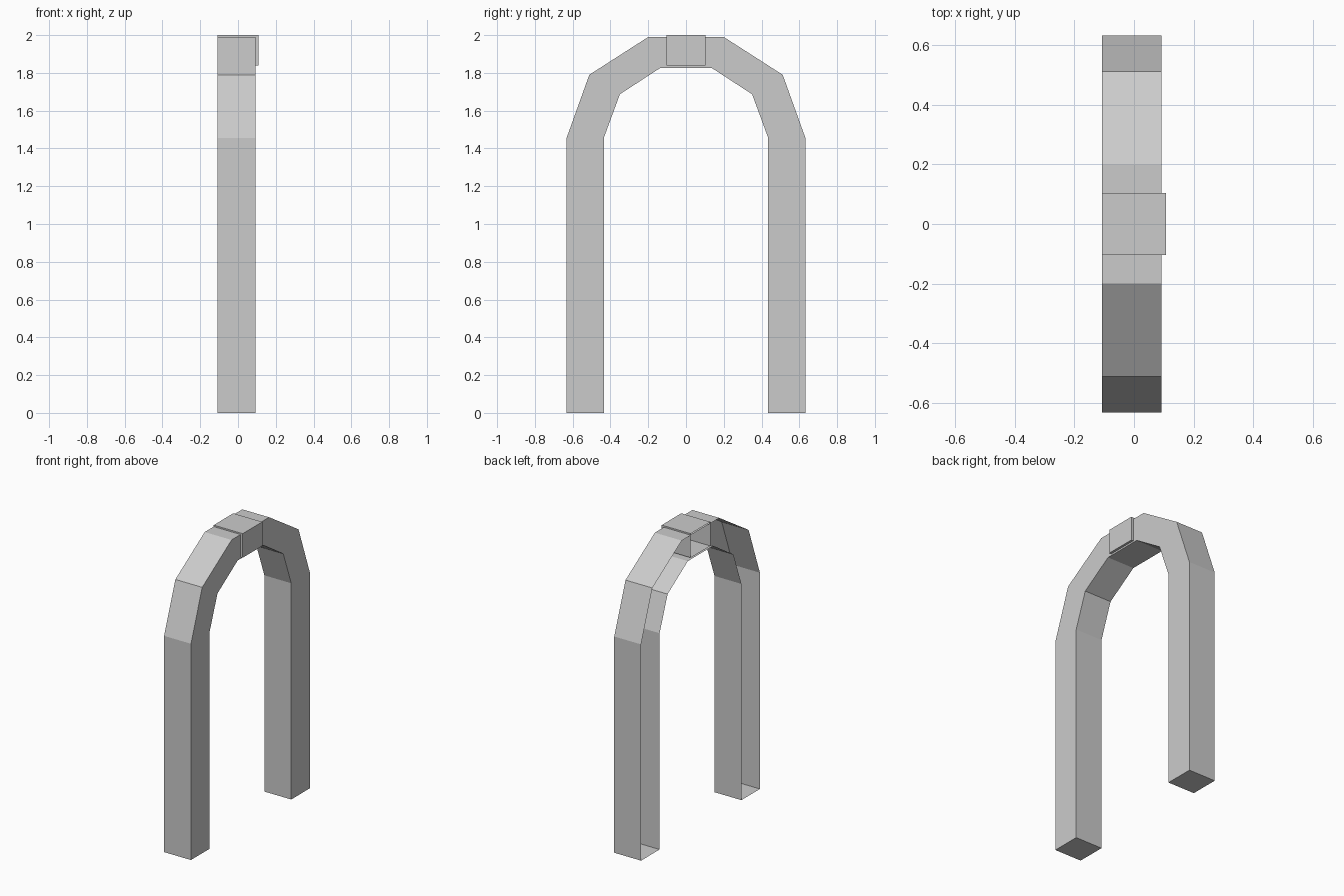
import bpy, bmesh

if "Cube" in bpy.data.objects:
    bpy.data.objects.remove(bpy.data.objects["Cube"])

BACK = -0.108  # open rear side that sits against a wall


def open_backed_strip(name, outer, inner, front):
    """Strip between two matching (y, z) rails, extruded along x, rear left open."""
    bm = bmesh.new()
    rails = [[[bm.verts.new((x, y, z)) for y, z in rail] for rail in (outer, inner)]
             for x in (BACK, front)]
    (bo, bi), (fo, fi) = rails
    rear = []
    for i in range(len(outer) - 1):
        j = i + 1
        rear.append(bm.faces.new((bo[i], bo[j], bi[j], bi[i])))
        bm.faces.new((fo[i], fi[i], fi[j], fo[j]))
        bm.faces.new((bo[i], fo[i], fo[j], bo[j]))
        bm.faces.new((bi[i], bi[j], fi[j], fi[i]))
    for k in (0, -1):
        bm.faces.new((bo[k], bi[k], fi[k], fo[k]))
    bmesh.ops.recalc_face_normals(bm, faces=bm.faces)
    bmesh.ops.delete(bm, geom=rear, context='FACES_ONLY')
    mesh = bpy.data.meshes.new(name)
    bm.to_mesh(mesh)
    bm.free()
    obj = bpy.data.objects.new(name, mesh)
    bpy.context.collection.objects.link(obj)
    return obj


def mirrored(half):
    return half + [(-y, z) for y, z in reversed(half)]


# Arch surround: straight legs and a faceted crown
outer = mirrored([(0.632, 0), (0.632, 1.456), (0.512, 1.79), (0.2, 1.99)])
inner = mirrored([(0.435, 0), (0.435, 1.456), (0.35, 1.687), (0.135, 1.827)])
open_backed_strip("arch_surround", outer, inner, 0.092)

# Keystone, slightly proud of the arch front and top
open_backed_strip("keystone", [(0.104, 2.0), (-0.104, 2.0)],
                  [(0.104, 1.838), (-0.104, 1.838)], 0.108)
